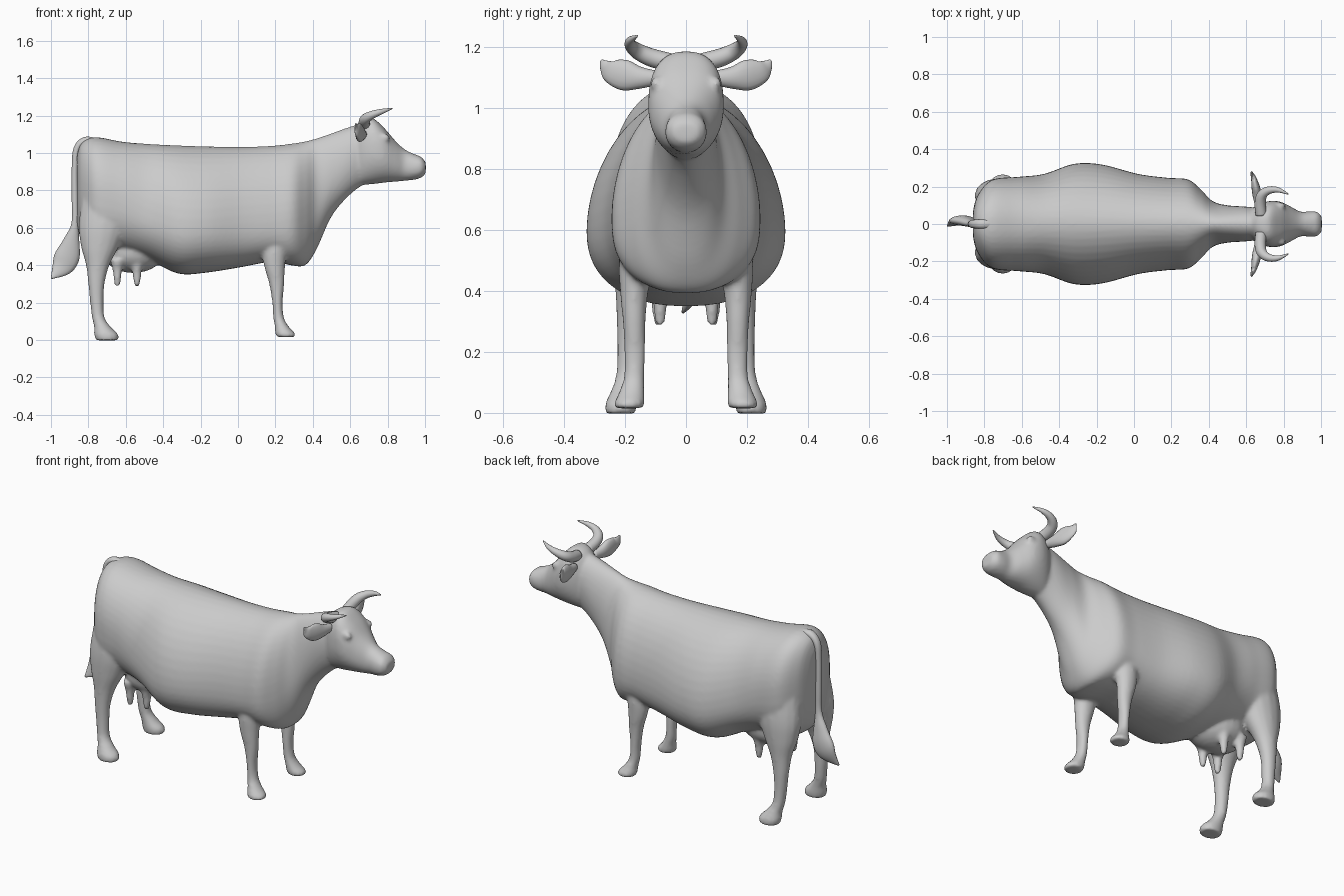
import bpy, bmesh
from math import cos, sin, pi
from mathutils import Vector


def smooth_rows(rows, steps=5):
    """Catmull-Rom interpolation of table rows."""
    out = []
    for i in range(len(rows) - 1):
        a, b = rows[max(i - 1, 0)], rows[i]
        c, d = rows[i + 1], rows[min(i + 2, len(rows) - 1)]
        for s in range(steps):
            t = s / steps
            out.append([0.5 * (2 * q + (r - p) * t + (2 * p - 5 * q + 4 * r - w) * t * t
                               + (3 * q - p - 3 * r + w) * t ** 3)
                        for p, q, r, w in zip(a, b, c, d)])
    return out + [list(rows[-1])]


def skin(name, rings):
    """Closed mesh through a list of point rings."""
    bm = bmesh.new()
    loops = [[bm.verts.new(p) for p in ring] for ring in rings]
    for a, b in zip(loops, loops[1:]):
        for i in range(len(a)):
            j = (i + 1) % len(a)
            bm.faces.new((a[i], a[j], b[j], b[i]))
    bm.faces.new(loops[0])
    bm.faces.new(loops[-1])
    bmesh.ops.recalc_face_normals(bm, faces=bm.faces)
    for f in bm.faces:
        f.smooth = True
    me = bpy.data.meshes.new(name)
    bm.to_mesh(me)
    bm.free()
    ob = bpy.data.objects.new(name, me)
    bpy.context.collection.objects.link(ob)
    return ob


def power(v, n):
    return (1 if v >= 0 else -1) * abs(v) ** (2 / n)


def slices(name, rows, n=48):
    """Upright slices: x, top, bottom, half width, widest z, upper and lower squareness."""
    rings = []
    for x, top, bot, w, zw, nu, nl in smooth_rows(rows):
        ring = []
        for k in range(n):
            c, s = cos(2 * pi * k / n), sin(2 * pi * k / n)
            e, h = (nu, top - zw) if s >= 0 else (nl, zw - bot)
            ring.append((x, w * power(c, e), zw + h * power(s, e)))
        rings.append(ring)
    return skin(name, rings)


def tube(name, rows, side=1, up=None, n=16):
    """Rows x, y, z, ra, rb; level rings, or rings square to the path if up is given."""
    rows = smooth_rows(rows)
    pts = [Vector(r[:3]) for r in rows]
    rings = []
    for i, r in enumerate(rows):
        u, v = Vector((1, 0, 0)), Vector((0, 1, 0))
        if up:
            t = (pts[min(i + 1, len(pts) - 1)] - pts[max(i - 1, 0)]).normalized()
            u = Vector(up)
            u = (u - t * u.dot(t)).normalized()
            v = t.cross(u)
        ra, rb = max(r[3], 0.002), max(r[4], 0.002)
        ring = [pts[i] + u * ra * cos(2 * pi * k / n) + v * rb * sin(2 * pi * k / n)
                for k in range(n)]
        rings.append([(p.x, p.y * side, p.z) for p in ring])
    return skin(name, rings)


def ball(name, loc, scale):
    bpy.ops.mesh.primitive_uv_sphere_add(segments=24, ring_count=14, location=loc)
    ob = bpy.context.object
    ob.name = name
    ob.scale = scale
    bpy.ops.object.transform_apply(location=False, rotation=False, scale=True)
    bpy.ops.object.shade_smooth()
    return ob


# Torso and neck
torso = slices("body", [
    (-.86, .99, .62, .075, .84, 2.2, 2.2),
    (-.835, 1.055, .53, .155, .81, 2.2, 2.4),
    (-.76, 1.084, .47, .236, .78, 2.15, 2.6),
    (-.62, 1.06, .47, .252, .73, 2.1, 2.4),
    (-.48, 1.048, .43, .268, .65, 2.0, 2.3),
    (-.32, 1.04, .355, .322, .60, 1.9, 2.3),
    (-.17, 1.035, .36, .318, .60, 1.85, 2.3),
    (.02, 1.032, .39, .268, .62, 1.9, 2.5),
    (.18, 1.038, .418, .247, .63, 1.9, 2.6),
    (.29, 1.05, .398, .238, .65, 1.9, 2.6),
    (.36, 1.062, .40, .182, .67, 1.9, 2.5),
    (.42, 1.078, .485, .122, .73, 1.9, 2.3),
    (.50, 1.105, .66, .10, .86, 2, 2.1),
    (.60, 1.14, .778, .093, .96, 2, 2),
    (.70, 1.165, .85, .08, 1.0, 2, 2)])

# Head
head = slices("head", [
    (.615, 1.13, .82, .06, .98, 2, 2),
    (.66, 1.175, .828, .10, 1.01, 2.3, 2.1),
    (.72, 1.185, .833, .122, 1.01, 2.6, 2.0),
    (.78, 1.135, .841, .12, .99, 2.6, 2.0),
    (.84, 1.066, .846, .092, .95, 2.3, 2.0),
    (.89, 1.02, .851, .066, .93, 2.1, 2.1),
    (.94, .995, .856, .068, .92, 2.1, 2.1),
    (.98, .978, .868, .065, .925, 2.3, 2.2),
    (1.004, .95, .89, .04, .925, 2.2, 2.2)])

# Udder
udder = ball("udder", (-.56, 0, .47), (.165, .14, .112))
parts = [torso, head, udder]

front_leg = [(.20, .13, .72, .10, .07), (.195, .16, .5, .07, .06), (.195, .17, .4, .057, .047),
             (.207, .17, .3, .041, .038), (.211, .168, .2, .028, .035),
             (.217, .17, .12, .029, .034), (.235, .178, .07, .038, .042),
             (.252, .185, .035, .054, .05), (.257, .188, .015, .048, .047)]
rear_leg = [(-.70, .13, .8, .13, .09), (-.72, .15, .62, .132, .092), (-.738, .163, .5, .102, .077),
            (-.75, .178, .4, .063, .054), (-.757, .188, .3, .044, .04),
            (-.755, .19, .2, .036, .036), (-.747, .195, .12, .034, .036),
            (-.725, .205, .07, .045, .043), (-.705, .213, .03, .065, .052),
            (-.70, .215, -.002, .06, .05)]
horn = [(.68, .05, 1.15, .03, .03), (.675, .11, 1.165, .03, .03), (.685, .155, 1.185, .027, .027),
        (.72, .18, 1.205, .021, .021), (.77, .182, 1.222, .014, .014),
        (.825, .16, 1.238, .003, .003)]
ear = [(.67, .09, 1.10, .022, .02), (.66, .15, 1.10, .036, .025), (.65, .20, 1.108, .05, .022),
       (.64, .245, 1.122, .04, .014), (.632, .265, 1.14, .022, .008), (.63, .278, 1.158, .004, .003)]

for side, label in ((1, "left"), (-1, "right")):
    # Legs and eyes, blended into the body below
    parts.append(tube("front_leg_" + label, front_leg, side))
    parts.append(tube("rear_leg_" + label, rear_leg, side))
    parts.append(ball("eye_" + label, (.785, side * .097, 1.08), (.026, .02, .024)))
    # Horns and ears
    tube("horn_" + label, horn, side, up=(0, 0, 1))
    tube("ear_" + label, ear, side, up=(0, 0, 1))
    # Teats
    for x, y, pos in ((-.645, .09, "rear"), (-.54, .085, "front")):
        parts.append(tube(f"teat_{pos}_{label}", [
            (x, y, .43, .04, .04), (x, y, .375, .026, .026),
            (x, y, .32, .02, .02), (x, y, .288, .013, .013)], side))

# Tail with hair tuft
tube("tail", [(-.76, 0, 1.06, .02, .025), (-.82, 0, 1.065, .02, .025), (-.862, 0, 1.02, .018, .022),
              (-.873, 0, .92, .016, .018), (-.872, 0, .75, .017, .017),
              (-.872, 0, .62, .019, .017), (-.89, .01, .53, .043, .024),
              (-.912, .018, .45, .066, .028), (-.943, .015, .39, .056, .022),
              (-.997, -.01, .33, .005, .005)], up=(1, 0, -.5))

# Fuse torso, head, udder and legs into one smooth skin
bpy.ops.object.select_all(action='DESELECT')
for ob in parts:
    ob.select_set(True)
bpy.context.view_layer.objects.active = torso
bpy.ops.object.join()
remesh = torso.modifiers.new("fuse", 'REMESH')
remesh.mode = 'VOXEL'
remesh.voxel_size = 0.01
remesh.use_smooth_shade = True
soft = torso.modifiers.new("soften", 'SMOOTH')
soft.factor = 0.5
soft.iterations = 7
